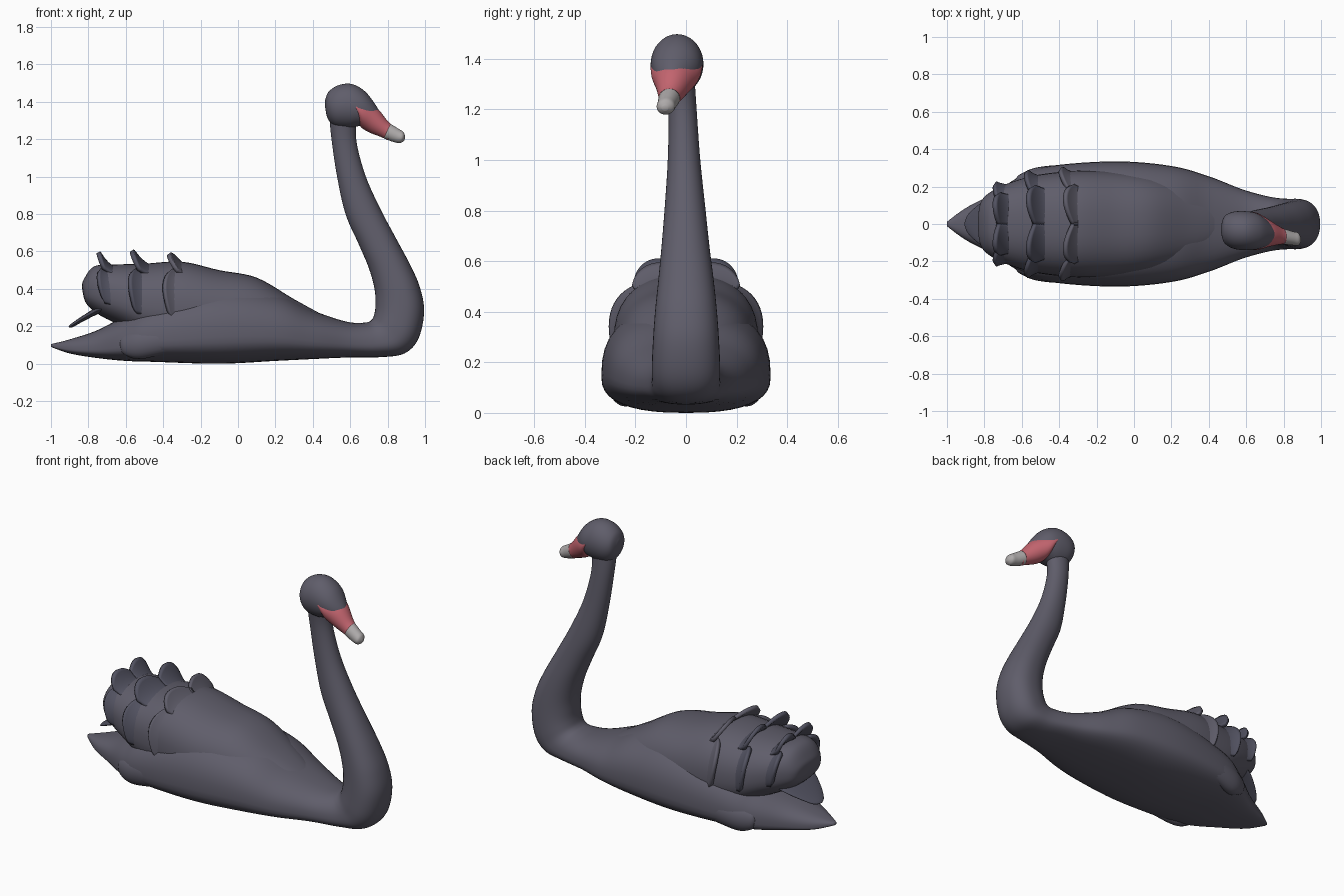
import bpy, bmesh
from math import sin, cos, pi, radians


def material(name, rgb):
    m = bpy.data.materials.new(name)
    m.diffuse_color = (*rgb, 1)
    return m


GREY = material("plumage", (0.115, 0.11, 0.145))
DARK = material("dark_plumage", (0.085, 0.085, 0.12))
RED = material("bill_red", (0.55, 0.13, 0.16))
PALE = material("bill_tip", (0.42, 0.40, 0.40))


def station(st, t):
    """Smooth interpolation through the station list."""
    i = min(int(t), len(st) - 2)
    f = t - i
    p = [st[max(0, min(len(st) - 1, j))] for j in (i - 1, i, i + 1, i + 2)]
    return [0.5 * (2 * b + (c - a) * f + (2 * a - 5 * b + 4 * c - d) * f * f
                   + (3 * b - a - 3 * c + d) * f ** 3) for a, b, c, d in zip(*p)]


def section_point(s, a, k, e):
    """Point on a rounded section: s = top x, z, bottom x, z, half width, y centre."""
    tx, tz, bx, bz, w, yc = s
    power = lambda v: (1 if v >= 0 else -1) * abs(v) ** (2 / e)
    up = power(sin(a))
    h = k + up * ((1 - k) if up > 0 else k)
    return (bx + h * (tx - bx), yc + w * power(cos(a)), bz + h * (tz - bz))


def make(name, bm, mat):
    bmesh.ops.recalc_face_normals(bm, faces=bm.faces)
    for f in bm.faces:
        f.smooth = True
    me = bpy.data.meshes.new(name)
    bm.to_mesh(me)
    bm.free()
    me.materials.append(mat)
    ob = bpy.data.objects.new(name, me)
    bpy.context.collection.objects.link(ob)
    return ob


def loft(name, st, mat, k=(0.5, 0.5), e=(2, 2), n=40, sub=6):
    bm = bmesh.new()
    rings = []
    total = (len(st) - 1) * sub
    for j in range(total + 1):
        f = j / total
        s = station(st, j / sub)
        kk, ee = k[0] + f * (k[1] - k[0]), e[0] + f * (e[1] - e[0])
        rings.append([bm.verts.new(section_point(s, 2 * pi * i / n, kk, ee)) for i in range(n)])
    for a, b in zip(rings, rings[1:]):
        for i in range(n):
            bm.faces.new((a[i], a[(i + 1) % n], b[(i + 1) % n], b[i]))
    bm.faces.new(rings[0])
    bm.faces.new(rings[-1])
    return make(name, bm, mat)


# Body, from the tail point along the belly and up the neck
loft("body_and_neck", [
    (-1.0, .105, -1.0, .09, .012, 0),
    (-.9, .13, -.9, .055, .085, 0),
    (-.75, .18, -.75, .03, .165, 0),
    (-.6, .26, -.6, .015, .26, 0),
    (-.45, .34, -.45, .01, .31, 0),
    (-.1, .42, -.1, .0, .335, 0),
    (.2, .38, .2, .015, .31, 0),
    (.4, .285, .4, .025, .255, 0),
    (.58, .225, .58, .033, .185, 0),
    (.68, .22, .76, .035, .145, 0),
    (.715, .235, .89, .055, .135, 0),
    (.73, .27, .965, .135, .135, 0),
    (.735, .32, .995, .28, .13, 0),
    (.73, .40, .972, .41, .122, 0),
    (.70, .51, .92, .53, .11, 0),
    (.645, .64, .845, .67, .095, -.002),
    (.575, .80, .76, .83, .08, -.004),
    (.53, 1.0, .68, 1.01, .064, -.008),
    (.50, 1.2, .632, 1.2, .056, -.014),
    (.485, 1.36, .64, 1.34, .06, -.028),
], GREY, k=(.28, .52), e=(2.7, 2))

# Folded wings over the back
wing = [
    (.5, .235, .5, .12, .10, 0),
    (.3, .345, .3, .08, .20, 0),
    (.1, .46, .1, .06, .255, 0),
    (-.1, .50, -.1, .08, .28, 0),
    (-.3, .545, -.3, .10, .285, 0),
    (-.5, .535, -.5, .14, .265, 0),
    (-.66, .53, -.62, .20, .23, 0),
    (-.77, .52, -.74, .26, .18, 0),
    (-.825, .45, -.81, .32, .12, 0),
    (-.835, .41, -.83, .38, .02, 0),
]
WK, WE = .42, 2.4
loft("folded_wings", wing, GREY, k=(WK, WK), e=(WE, WE))


# Curled feather tiers: scalloped patches lifted off the wing surface
def feather_tier(name, rim, length, lift, mat):
    bm = bmesh.new()
    nu, nv = 14, 10
    for side in (1, -1):
        for a0, a1, scale, back in ((91, 48, 1, 0), (54, -12, .45, .12)):
            grid = []
            for j in range(nv + 1):
                v = j / nv
                row = []
                for i in range(nu + 1):
                    u = 2 * i / nu - 1
                    a = radians(a0 + (a1 - a0) * i / nu)
                    t = rim + back - length * (1 - v) - .22 * u * u * v
                    h = -.025 + (lift * scale + .025) * v ** 1.8 * (1 - .55 * u * u)
                    x, y, z = section_point(station(wing, t), a, WK, WE)
                    row.append(bm.verts.new((x, side * (y + h * cos(a)), z + h * sin(a))))
                grid.append(row)
            for r, q in zip(grid, grid[1:]):
                for i in range(nu):
                    f = (r[i], r[i + 1], q[i + 1], q[i])
                    bm.faces.new(f if side > 0 else f[::-1])
    ob = make(name, bm, mat)
    m = ob.modifiers.new("thickness", "SOLIDIFY")
    m.thickness, m.offset = .022, 0


feather_tier("front_feather_tier", 4.35, .5, .055, GREY)
feather_tier("middle_feather_tier", 5.4, .75, .085, DARK)
feather_tier("rear_feather_tier", 6.75, .95, .08, DARK)

# Thin tail feather below the wing ends
loft("tail_feather", [
    (-.66, .35, -.66, .30, .17, 0),
    (-.76, .30, -.75, .265, .15, 0),
    (-.84, .25, -.83, .225, .10, 0),
    (-.89, .215, -.885, .195, .05, 0),
    (-.905, .20, -.905, .195, .01, 0),
], DARK)

# Wing tips lying along each flank
for side, label in ((1, "left"), (-1, "right")):
    loft(label + "_wing_tip", [
        (-.25, .20, -.25, .08, .02, side * .29),
        (-.4, .205, -.4, .05, .05, side * .265),
        (-.53, .19, -.53, .025, .06, side * .24),
        (-.61, .15, -.61, .05, .03, side * .235),
        (-.63, .12, -.63, .09, .01, side * .235),
    ], GREY, n=20)

# Head
loft("head", [
    (.466, 1.41, .466, 1.37, .02, -.03),
    (.485, 1.455, .48, 1.31, .07, -.03),
    (.54, 1.49, .52, 1.27, .098, -.033),
    (.61, 1.495, .59, 1.26, .104, -.036),
    (.68, 1.455, .645, 1.27, .094, -.04),
    (.735, 1.385, .70, 1.27, .062, -.05),
    (.77, 1.325, .74, 1.27, .02, -.057),
], GREY, k=(.5, .5))

# Red bill with bare skin reaching toward the eyes
loft("bill", [
    (.635, 1.395, .625, 1.35, .103, -.037),
    (.685, 1.40, .65, 1.275, .096, -.041),
    (.745, 1.365, .695, 1.24, .072, -.05),
    (.80, 1.298, .765, 1.212, .046, -.063),
    (.835, 1.267, .80, 1.195, .038, -.07),
], RED)

# Pale bill tip
loft("bill_tip", [
    (.815, 1.283, .78, 1.204, .042, -.066),
    (.86, 1.255, .83, 1.186, .037, -.076),
    (.885, 1.238, .868, 1.18, .034, -.081),
    (.894, 1.215, .89, 1.195, .012, -.083),
], PALE)
